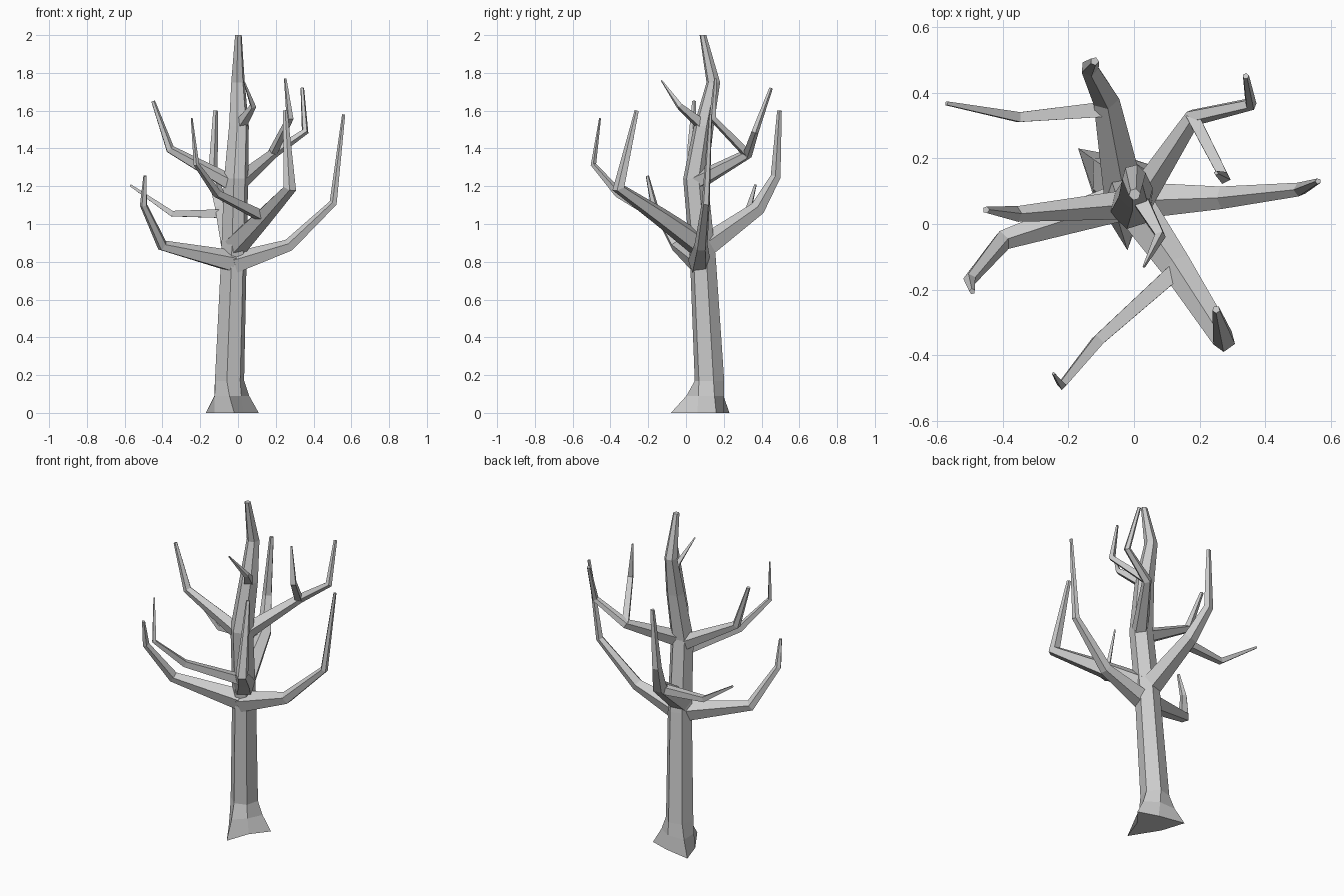
import bpy
from math import cos, sin, radians
from mathutils import Vector


def build(name, rings):
    """Skin a list of equal-length vertex rings and cap both ends."""
    n = len(rings[0])
    verts = [v for ring in rings for v in ring]
    faces = [tuple(range(n))[::-1], tuple(range(len(verts) - n, len(verts)))]
    for r in range(len(rings) - 1):
        for i in range(n):
            j = (i + 1) % n
            faces.append((r * n + i, r * n + j, (r + 1) * n + j, (r + 1) * n + i))
    mesh = bpy.data.meshes.new(name)
    mesh.from_pydata(verts, [], faces)
    mesh.update()
    obj = bpy.data.objects.new(name, mesh)
    bpy.context.collection.objects.link(obj)
    return obj


def branch(name, points, sides=5):
    """Tapered low-poly tube through (x, y, z, radius) points."""
    pts = [Vector(p[:3]) for p in points]
    dirs = [(b - a).normalized() for a, b in zip(pts, pts[1:])]
    side = dirs[0].cross(Vector((0, 0, 1))).normalized()
    rings = []
    for i, p in enumerate(pts):
        t = (dirs[max(i - 1, 0)] + dirs[min(i, len(dirs) - 1)]).normalized()
        side = (side - t * side.dot(t)).normalized()
        up = side.cross(t)
        ring = []
        for k in range(sides):
            a = radians(90 + 180 / sides) + radians(360) * k / sides
            ring.append(p + (side * cos(a) + up * sin(a)) * -points[i][3])
        rings.append(ring[::-1])
    return build(name, rings)


# Trunk: root flare ring, then hexagonal rings up to the blunt top
roots = [(0.11, 0.16), (-0.01, 0.20), (-0.17, 0.23),
         (-0.125, 0.09), (-0.02, -0.08), (0.03, 0.06)]
angles = [15, 75, 135, 195, 260, 315]
sections = [(-0.045, 0.125, 0.17, 0.08), (-0.022, 0.09, 0.82, 0.07),
            (-0.01, 0.05, 1.24, 0.066), (0.005, 0.095, 1.52, 0.054),
            (0.0, 0.145, 1.75, 0.037), (0.002, 0.09, 2.0, 0.018)]
rings = [[Vector((x + r * cos(radians(a)), y + r * sin(radians(a)), z)) for a in angles]
         for x, y, z, r in sections]
base = [Vector((x, y, 0)) for x, y in roots]
flare = [b.lerp(t, 0.65) for b, t in zip(base, rings[0])]
for v in flare:
    v.z = 0.09
build("trunk", [base, flare] + rings)

# Main limbs
branch("lower_left_branch", [(-0.03, 0.07, 0.80, 0.062), (-0.40, -0.05, 0.885, 0.032),
                             (-0.50, -0.17, 1.10, 0.020), (-0.492, -0.205, 1.255, 0.009)])
branch("lower_right_branch", [(-0.02, 0.07, 0.79, 0.062), (0.27, 0.08, 0.885, 0.036),
                              (0.505, 0.105, 1.11, 0.022), (0.56, 0.13, 1.58, 0.009)])
branch("front_branch", [(-0.01, 0.07, 0.89, 0.066), (0.13, -0.13, 1.035, 0.05),
                        (0.275, -0.355, 1.19, 0.036), (0.25, -0.26, 1.60, 0.012)])
branch("back_branch", [(-0.03, 0.09, 0.87, 0.066), (-0.085, 0.38, 1.08, 0.042),
                       (-0.135, 0.475, 1.25, 0.028), (-0.12, 0.495, 1.60, 0.013)])
branch("upper_left_branch", [(-0.01, 0.06, 1.20, 0.048), (-0.36, 0.03, 1.395, 0.025),
                             (-0.45, 0.043, 1.65, 0.011)])
branch("upper_back_branch", [(0.0, 0.05, 1.22, 0.05), (0.18, 0.325, 1.37, 0.028),
                             (0.355, 0.365, 1.49, 0.02), (0.34, 0.45, 1.72, 0.01)])
branch("crown_branch", [(0.01, 0.09, 1.52, 0.036), (0.08, -0.035, 1.625, 0.018),
                        (0.03, -0.13, 1.76, 0.004)], 4)

# Side twigs growing from the limbs
branch("front_twig", [(0.13, -0.14, 1.04, 0.035), (-0.11, -0.355, 1.16, 0.024),
                      (-0.22, -0.49, 1.315, 0.015), (-0.245, -0.455, 1.56, 0.005)], 4)
branch("back_twig", [(-0.08, 0.35, 1.055, 0.033), (-0.35, 0.325, 1.055, 0.021),
                     (-0.57, 0.367, 1.205, 0.008)], 4)
branch("upper_back_twig", [(0.18, 0.325, 1.37, 0.026), (0.275, 0.14, 1.56, 0.02),
                           (0.25, 0.155, 1.77, 0.007)], 4)
